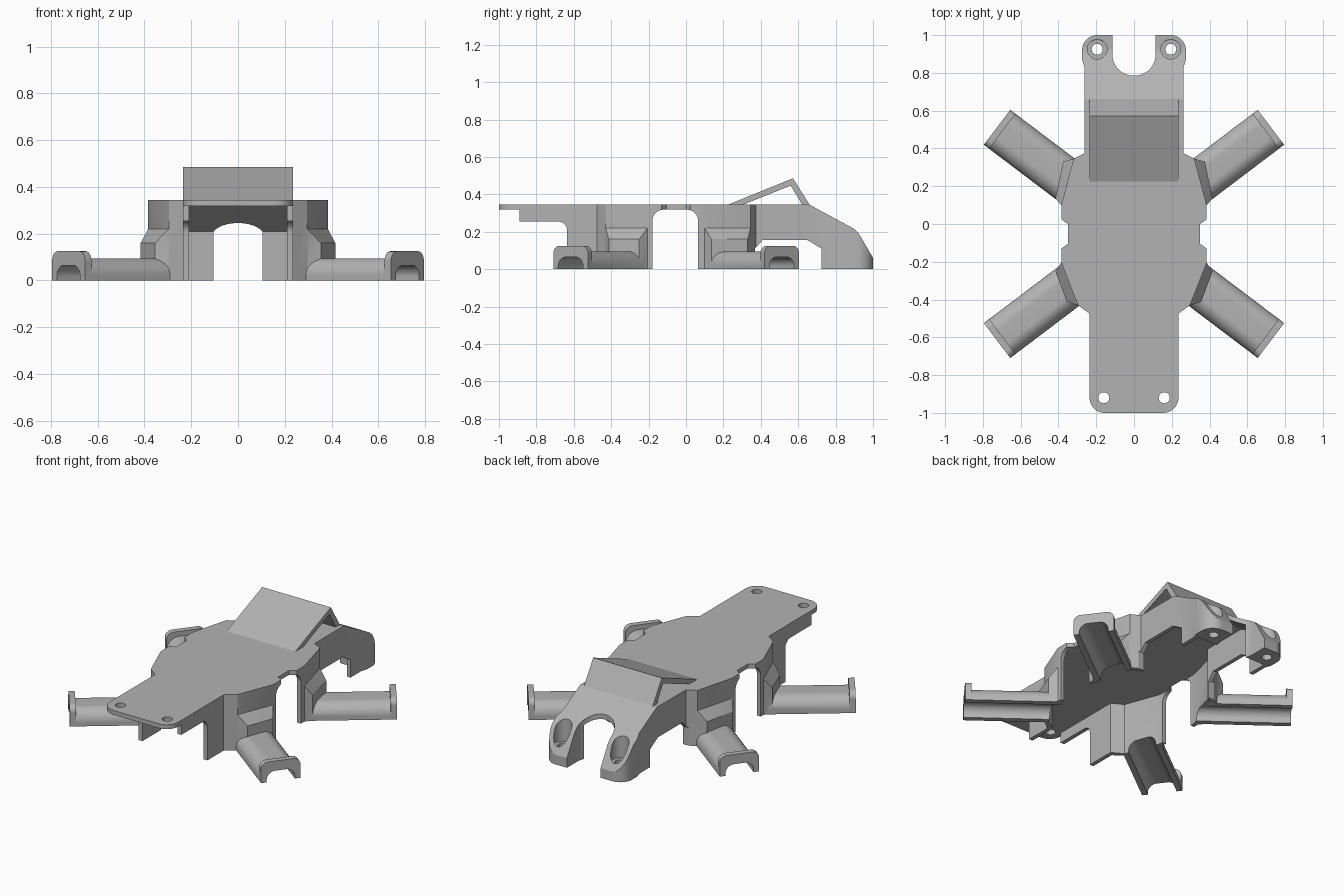
import bpy, bmesh, math
from mathutils import Vector

if "Cube" in bpy.data.objects:
    bpy.data.objects.remove(bpy.data.objects["Cube"])

grey = bpy.data.materials.new("plain grey")
grey.use_nodes = True
grey.diffuse_color = (0.45, 0.45, 0.45, 1)
grey.node_tree.nodes["Principled BSDF"].inputs["Base Color"].default_value = (0.45, 0.45, 0.45, 1)

X, Y, Z = Vector((1, 0, 0)), Vector((0, 1, 0)), Vector((0, 0, 1))
LOW = -0.05  # solids run below the ground and are trimmed flat at the end


def new_object(name, bm):
    bmesh.ops.recalc_face_normals(bm, faces=bm.faces)
    mesh = bpy.data.meshes.new(name)
    bm.to_mesh(mesh)
    bm.free()
    mesh.materials.append(grey)
    obj = bpy.data.objects.new(name, mesh)
    bpy.context.collection.objects.link(obj)
    return obj


def rounded(points, steps=10):
    """Fillet the corners that carry a radius as third value."""
    out = []
    for i, p in enumerate(points):
        c = Vector(p[:2])
        if len(p) < 3:
            out.append(c)
            continue
        a = (Vector(points[i - 1][:2]) - c).normalized()
        b = (Vector(points[(i + 1) % len(points)][:2]) - c).normalized()
        half, r = a.angle(b) / 2, p[2]
        mid = c + (a + b).normalized() * r / math.sin(half)
        start, end = (c + d * r / math.tan(half) - mid for d in (a, b))
        out += [mid + start.lerp(end, k / steps).normalized() * r for k in range(steps + 1)]
    return out


def mirrored(half):
    return half + [(-p[0], *p[1:]) for p in reversed(half)]


def prism(name, points, lo, hi, u=X, v=Y, w=Z, origin=Vector()):
    bm = bmesh.new()
    rings = [[bm.verts.new(origin + u * p[0] + v * p[1] + w * h) for p in points] for h in (lo, hi)]
    for ring in rings:
        bm.faces.new(ring)
    for i in range(len(points)):
        bm.faces.new((rings[0][i - 1], rings[0][i], rings[1][i], rings[1][i - 1]))
    return new_object(name, bm)


def side_prism(name, points, half_width):
    return prism(name, points, -half_width, half_width, Y, Z, X)


def hull(name, points):
    bm = bmesh.new()
    for p in points:
        bm.verts.new(p)
    bmesh.ops.convex_hull(bm, input=bm.verts)
    return new_object(name, bm)


def combine(target, tool, operation):
    mod = target.modifiers.new("combine", 'BOOLEAN')
    mod.operation, mod.solver, mod.object = operation, 'EXACT', tool
    bpy.context.view_layer.update()
    graph = bpy.context.evaluated_depsgraph_get()
    old = target.data
    mesh = bpy.data.meshes.new_from_object(target.evaluated_get(graph))
    target.modifiers.clear()
    target.data = mesh
    bpy.data.meshes.remove(old)
    bpy.data.objects.remove(tool)


def drill(target, x, y, radius, lo, hi):
    ring = [(x + radius * math.cos(k * math.tau / 32), y + radius * math.sin(k * math.tau / 32))
            for k in range(32)]
    combine(target, prism("drill", ring, lo, hi), 'DIFFERENCE')


# Canopy: plan outline trimmed by the side silhouette
plan = [(0.235, -1, 0.08), (0.235, -0.475), (0.296, -0.43), (0.385, -0.206), (0.385, -0.13),
        (0.35, -0.105), (0.35, 0), (0.385, 0.025), (0.385, 0.1), (0.32, 0.345), (0.262, 0.375),
        (0.262, 0.83), (0.275, 0.87), (0.275, 1, 0.08), (0.115, 1), (0.115, 0.785, 0.113)]
side = [(-1.1, 0.345), (-1.1, 0.318), (-0.89, 0.318), (-0.89, 0.255), (-0.635, 0.255, 0.05),
        (-0.635, LOW), (-0.18, LOW), (-0.18, 0.318, 0.06), (0.065, 0.318, 0.06), (0.065, LOW),
        (0.368, LOW), (0.368, 0.11), (0.41, 0.155), (0.65, 0.155), (0.725, 0.11), (0.725, LOW),
        (1, LOW), (1, 0.06), (0.915, 0.207, 0.13), (0.66, 0.345)]
shell = prism("canopy_shell", rounded(mirrored(plan)), -0.1, 0.4)
combine(shell, side_prism("silhouette", rounded(side), 0.6), 'INTERSECT')

# Arms: centre of the outer end, inward flare corners on the wall, outward flare corners
ARM = 0.116
arm_profile = rounded(mirrored([(ARM, LOW), (ARM, 0.095, 0.075)]))
flange_profile = rounded(mirrored([(ARM, LOW), (ARM, 0.125, 0.04)]))
tunnel_profile = rounded(mirrored([(0.083, -0.1), (0.083, 0.065, 0.05)]))
ends = [(Vector((0.725, 0.512, 0)), 1, [(0.385, 0.1), (0.32, 0.345)], [(0.416, 0.135), (0.375, 0.33)]),
        (Vector((0.725, -0.617, 0)), -1, [(0.385, -0.206), (0.296, -0.43)], [(0.416, -0.25), (0.355, -0.413)])]
tunnels = []
for tip, back, wall, outer in ends:
    for s in (1, -1):
        along = Vector((0.797 * s, 0.603 * back, 0)).normalized()
        frame = dict(u=Z.cross(along), v=Z, w=along, origin=Vector((tip.x * s, tip.y, 0)))
        inner = [(x - 0.015, y) for x, y in wall]
        corners = [(x * s, y, z) for x, y in wall + inner for z in (LOW, 0.22)]
        corners += [(x * s, y, z) for x, y in outer for z in (LOW, 0.16)]
        combine(shell, hull("flare", corners), 'UNION')
        combine(shell, prism("arm", arm_profile, -0.52, -0.01, **frame), 'UNION')
        combine(shell, prism("end_flange", flange_profile, -0.035, 0, **frame), 'UNION')
        tunnels.append(frame)

# Hollow inside, open at the front and closed by the rear feet
room = [(0.21, -1.1), (0.21, -0.455), (0.28, -0.415), (0.36, -0.2), (0.36, 0.095),
        (0.3, 0.328), (0.237, 0.357), (0.237, 0.85)]
ceiling = [(-1.2, -0.2), (-1.2, 0.318), (0.652, 0.318), (0.9, 0.183), (0.9, -0.2)]
cavity = prism("cavity", mirrored(room), -0.1, 0.4)
combine(cavity, side_prism("ceiling", ceiling, 0.6), 'INTERSECT')
combine(shell, cavity, 'DIFFERENCE')
for frame in tunnels:
    combine(shell, prism("tunnel", tunnel_profile, -0.55, 0.1, **frame), 'DIFFERENCE')

# Screw holes: plain in the front plate, counterbored in the rear feet
for s in (1, -1):
    drill(shell, 0.16 * s, -0.92, 0.029, 0.2, 0.5)
    drill(shell, 0.195 * s, 0.925, 0.029, -0.2, 0.5)
    drill(shell, 0.195 * s, 0.925, 0.052, 0.09, 0.5)

# Trim flat at the ground
combine(shell, prism("ground_trim", mirrored([(1.5, -1.5), (1.5, 1.5)]), -0.5, 0), 'DIFFERENCE')

# Raised hood, a thin bent sheet open at both sides
bent = [(0.22, 0.343), (0.572, 0.486), (0.662, 0.343), (0.622, 0.343), (0.56, 0.447), (0.3, 0.343)]
hood = side_prism("raised_hood", bent, 0.235)

# Smooth the round areas, keep the edges sharp
for obj in (shell, hood):
    bpy.ops.object.select_all(action='DESELECT')
    obj.select_set(True)
    bpy.context.view_layer.objects.active = obj
    bpy.ops.object.shade_smooth_by_angle(angle=math.radians(25))
